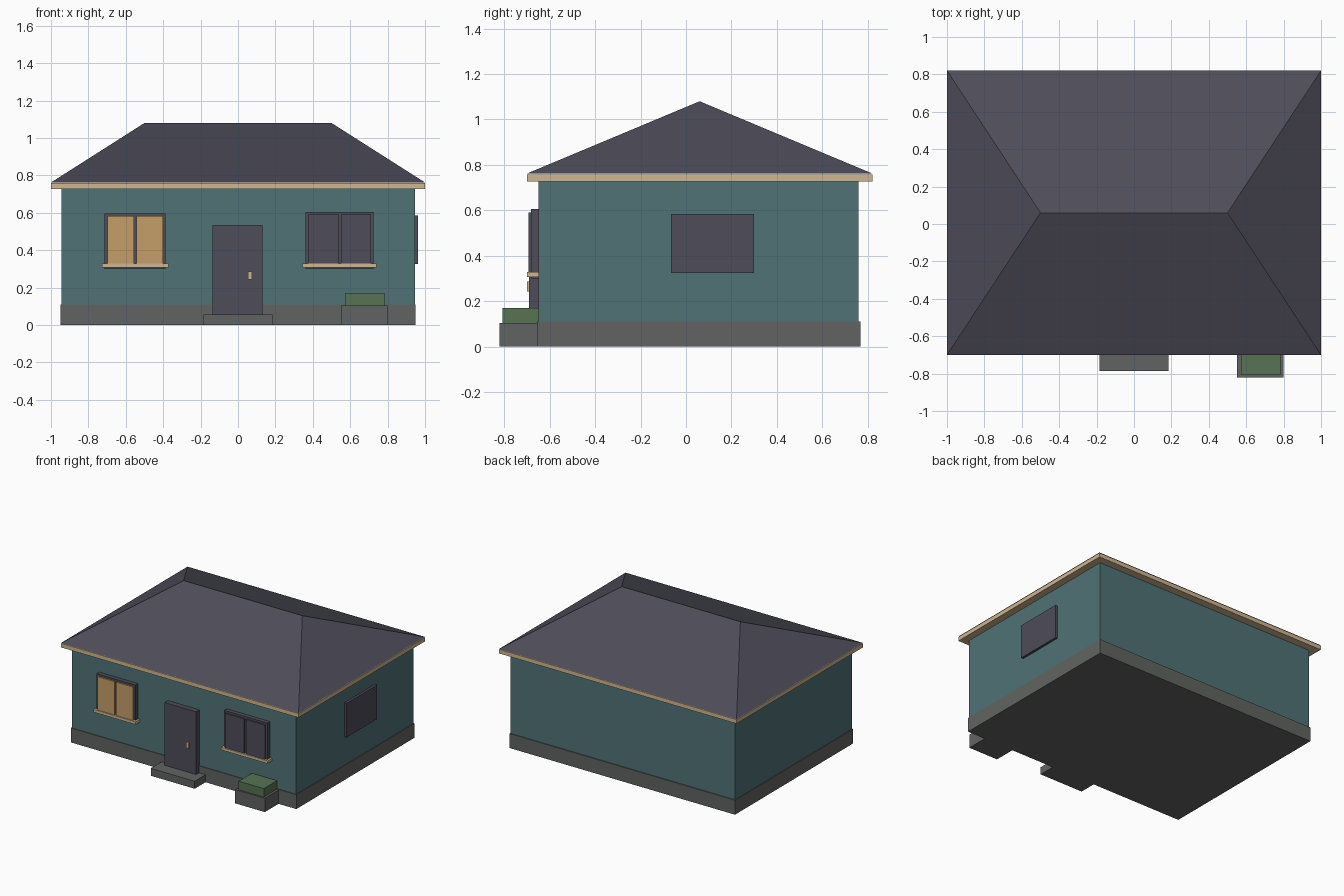
import bpy
import bmesh

cube = bpy.data.objects.get("Cube")
if cube:
    bpy.data.objects.remove(cube, do_unlink=True)


def material(name, rgb):
    m = bpy.data.materials.new(name)
    m.use_nodes = True
    m.diffuse_color = (*rgb, 1)
    m.node_tree.nodes["Principled BSDF"].inputs["Base Color"].default_value = (*rgb, 1)
    return m


TEAL = material("teal wall", (0.08, 0.17, 0.18))
SLATE = material("dark slate", (0.076, 0.073, 0.10))
TRIM = material("cream trim", (0.62, 0.47, 0.285))
GLOW = material("amber glass", (0.56, 0.34, 0.14))
STONE = material("grey stone", (0.118, 0.127, 0.12))
LEAF = material("leaf green", (0.095, 0.17, 0.087))


def add_object(name, bm, mat):
    bmesh.ops.recalc_face_normals(bm, faces=bm.faces)
    mesh = bpy.data.meshes.new(name)
    bm.to_mesh(mesh)
    bm.free()
    mesh.materials.append(mat)
    obj = bpy.data.objects.new(name, mesh)
    bpy.context.collection.objects.link(obj)
    return obj


def box(name, xs, ys, zs, mat):
    """Box spanning the three (low, high) ranges."""
    bm = bmesh.new()
    bmesh.ops.create_cube(bm, size=1)
    for v in bm.verts:
        v.co = [r[0] if c < 0 else r[1] for c, r in zip(v.co, (xs, ys, zs))]
    return add_object(name, bm, mat)


# House body
WALL_Y = -0.65
box("walls", (-0.945, 0.945), (WALL_Y, 0.76), (0.002, 0.74), TEAL)
box("foundation", (-0.95, 0.95), (-0.655, 0.767), (0, 0.11), STONE)
box("eaves_trim", (-1, 1), (-0.70, 0.82), (0.727, 0.758), TRIM)

# Hip roof: a box whose top is drawn in to a ridge
bm = bmesh.new()
eaves = [bm.verts.new((x, y, 0.762)) for x, y in ((-1, -0.70), (1, -0.70), (1, 0.82), (-1, 0.82))]
ridge = [bm.verts.new((x, 0.06, 1.08)) for x in (-0.5, 0.5)]
a, b, c, d = eaves
left, right = ridge
for face in ((d, c, b, a), (a, b, right, left), (c, d, left, right), (b, c, right), (d, a, left)):
    bm.faces.new(face)
add_object("hip_roof", bm, SLATE)


# Front windows: frame, two panes standing proud, sill
def front_window(name, x, half, top, glass):
    box(name + "_frame", (x - half, x + half), (-0.682, WALL_Y), (0.30, top), SLATE)
    for side, s in (("right", -1), ("left", 1)):
        edges = sorted((x + s * 0.007, x + s * (half - 0.014)))
        box(f"{name}_{side}_pane", edges, (-0.692, -0.67), (0.32, top - 0.015), glass)
    box(name + "_sill", (x - half - 0.015, x + half + 0.015), (-0.70, WALL_Y), (0.307, 0.328), TRIM)


front_window("lit_window", -0.55, 0.163, 0.597, GLOW)
front_window("dark_window", 0.543, 0.182, 0.605, SLATE)

# Side window
box("side_window", (0.94, 0.963), (-0.067, 0.30), (0.325, 0.585), SLATE)

# Entrance
box("door", (-0.135, 0.13), (-0.69, WALL_Y), (0.055, 0.535), SLATE)
box("door_handle", (0.053, 0.075), (-0.70, -0.685), (0.243, 0.287), TRIM)
box("door_step", (-0.185, 0.185), (-0.785, WALL_Y), (0, 0.057), STONE)

# Planter
box("planter_box", (0.55, 0.80), (-0.82, WALL_Y), (0, 0.105), STONE)
box("planter_hedge", (0.572, 0.783), (-0.808, WALL_Y), (0.10, 0.17), LEAF)
